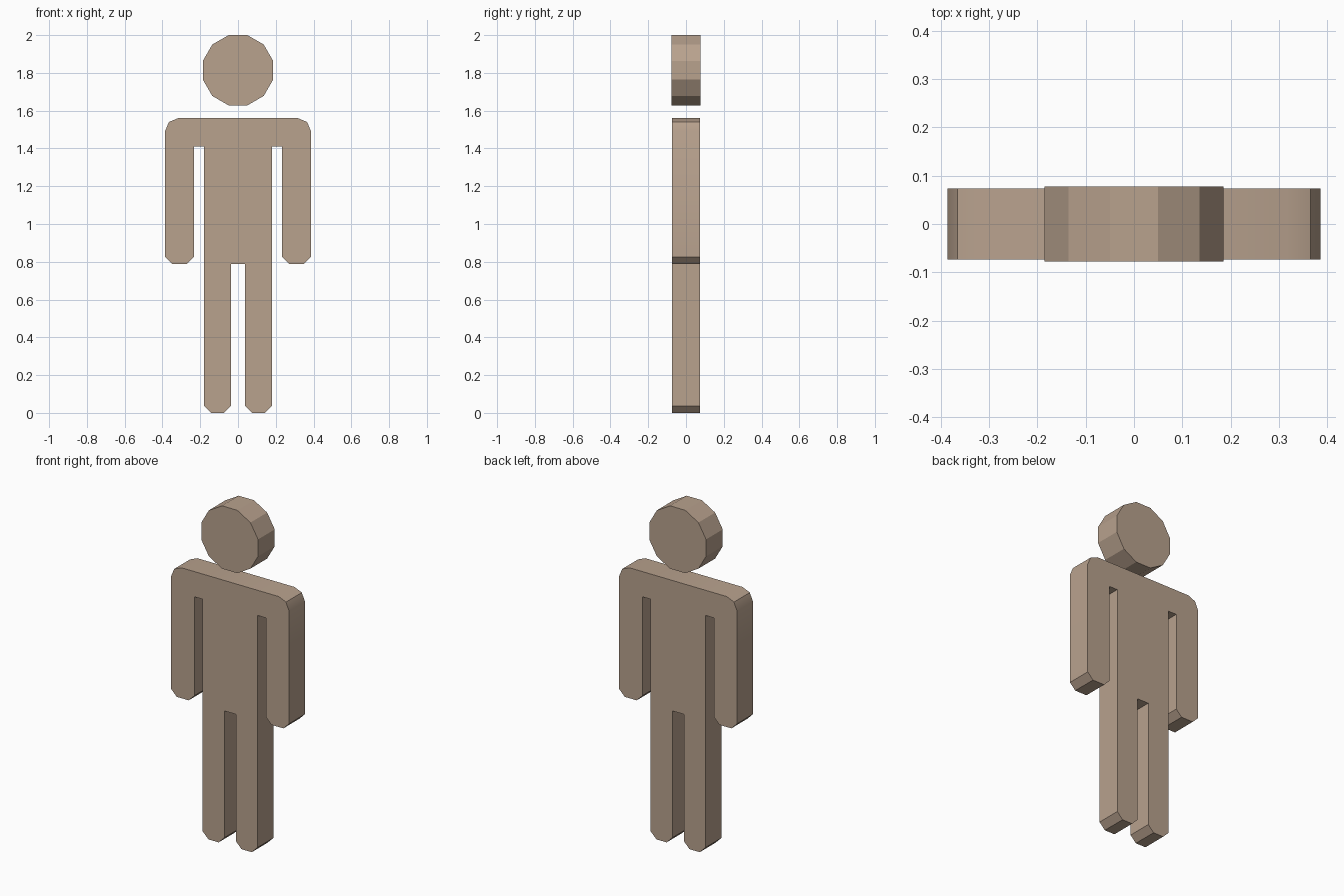
import bpy, bmesh, math

if "Cube" in bpy.data.objects:
    bpy.data.objects.remove(bpy.data.objects["Cube"])

mat = bpy.data.materials.new("tan")
mat.diffuse_color = (0.48, 0.36, 0.27, 1)
mat.use_nodes = True
mat.node_tree.nodes["Principled BSDF"].inputs["Base Color"].default_value = mat.diffuse_color


def slab(name, outline, half_depth):
    """Extrude an x/z outline symmetrically along y."""
    bm = bmesh.new()
    face = bm.faces.new([bm.verts.new((x, -half_depth, z)) for x, z in outline])
    ext = bmesh.ops.extrude_face_region(bm, geom=[face], use_keep_orig=True)
    for v in ext["geom"]:
        if isinstance(v, bmesh.types.BMVert):
            v.co.y = half_depth
    bmesh.ops.recalc_face_normals(bm, faces=bm.faces)
    mesh = bpy.data.meshes.new(name)
    bm.to_mesh(mesh)
    bm.free()
    mesh.materials.append(mat)
    obj = bpy.data.objects.new(name, mesh)
    bpy.context.collection.objects.link(obj)
    return obj


# Head: twelve-sided disc with a flat side on top
R, ZC = 0.1925, 1.814
angles = [math.radians(15 + 30 * i) for i in range(12)]
slab("head", [(R * math.cos(a), ZC + R * math.sin(a)) for a in angles], 0.078)

# Body: right half outline from shoulder to crotch, mirrored to the left
half = [(0.318, 1.56), (0.366, 1.54), (0.386, 1.492),             # shoulder
        (0.386, 0.825), (0.349, 0.788), (0.271, 0.788),           # hand
        (0.234, 0.825), (0.234, 1.411), (0.179, 1.411),           # armpit
        (0.179, 0.037), (0.142, 0), (0.075, 0), (0.038, 0.037),   # foot
        (0.038, 0.788)]                                           # crotch
body = slab("body", half + [(-x, z) for x, z in reversed(half)], 0.074)

# Soften only the shallow shoulder edges
bpy.context.view_layer.objects.active = body
body.select_set(True)
bpy.ops.object.shade_smooth_by_angle(angle=math.radians(29))
